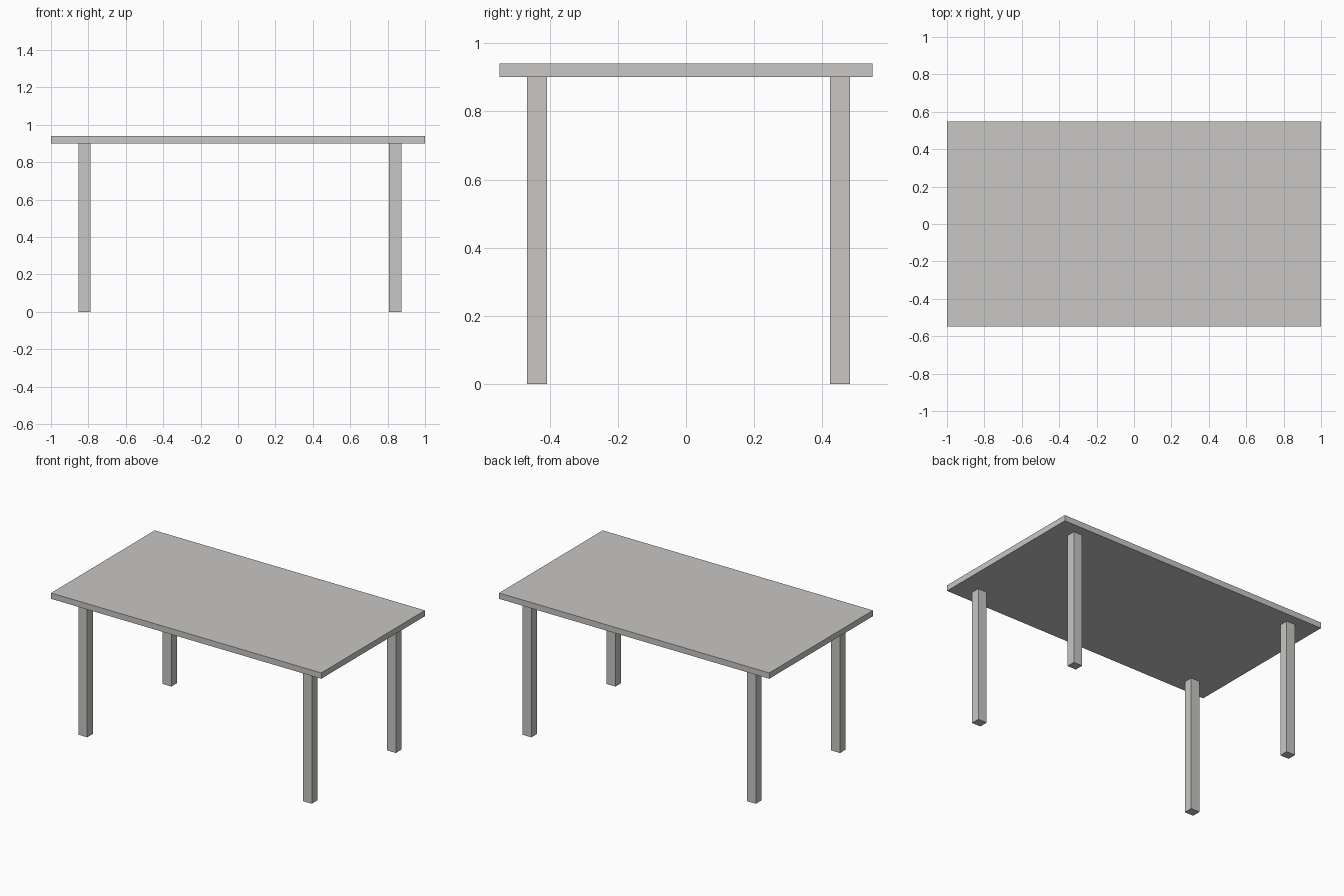
import bpy

if "Cube" in bpy.data.objects:
    bpy.data.objects.remove(bpy.data.objects["Cube"])

# Single flat colour
grey = bpy.data.materials.new("warm grey")
grey.diffuse_color = (0.58, 0.57, 0.56, 1)
grey.use_nodes = True
grey.node_tree.nodes["Principled BSDF"].inputs["Base Color"].default_value = grey.diffuse_color


def box(name, x, y, z):
    """Box from (min, max) ranges on each axis."""
    bpy.ops.mesh.primitive_cube_add(
        size=1, location=[(a + b) / 2 for a, b in (x, y, z)])
    ob = bpy.context.object
    ob.name = name
    ob.scale = [b - a for a, b in (x, y, z)]
    bpy.ops.object.transform_apply(location=False, rotation=False, scale=True)
    ob.data.materials.append(grey)
    return ob


# Table top
box("table_top", (-1, 1), (-0.548, 0.548), (0.901, 0.94))

# Four square legs, set slightly off centre under the top
leg_x = {"left": (-0.854, -0.789), "right": (0.808, 0.873)}
leg_y = {"front": (-0.467, -0.408), "back": (0.422, 0.481)}
for side, x in leg_x.items():
    for end, y in leg_y.items():
        box(f"{end}_{side}_leg", x, y, (0, 0.901))
